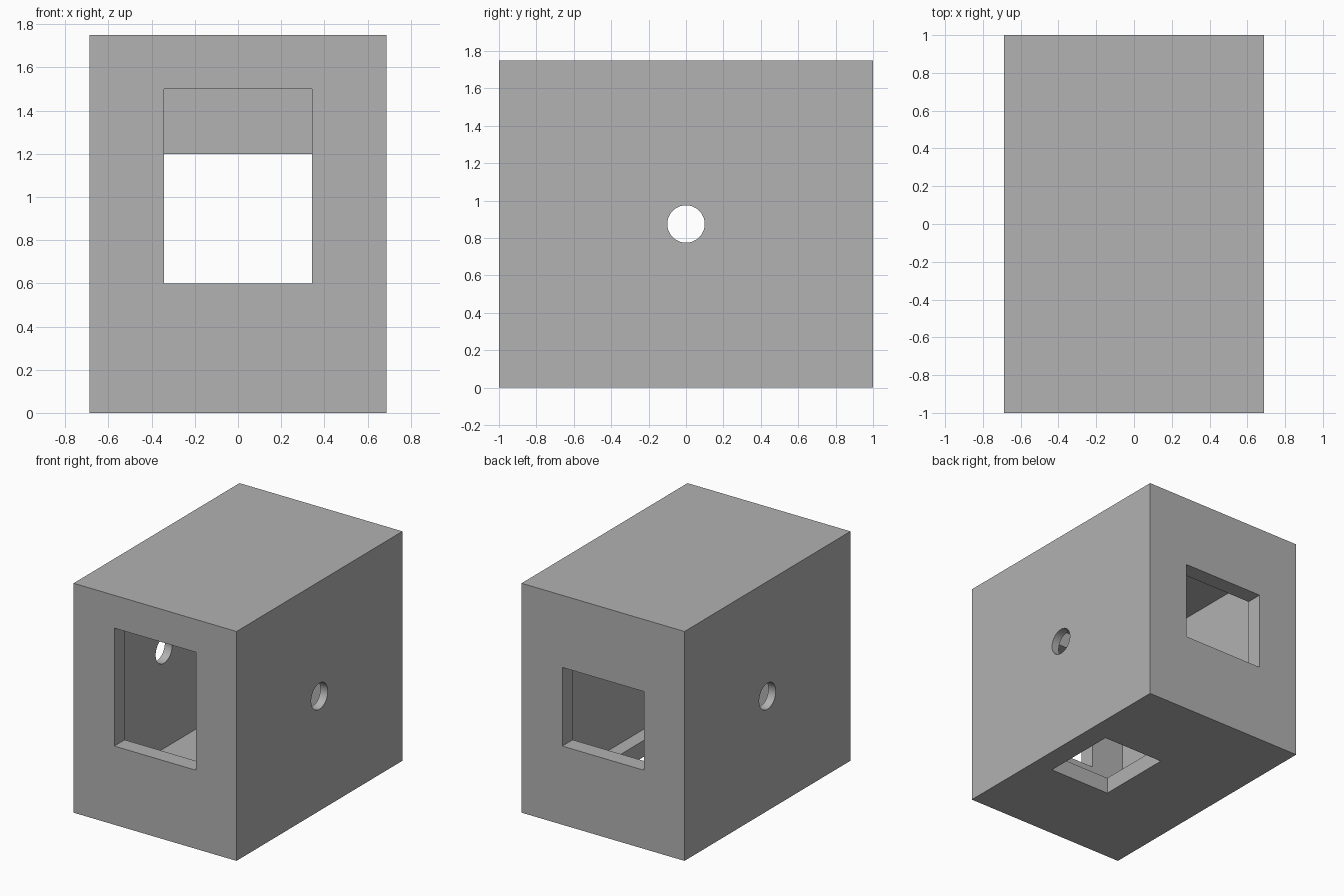
import bpy, math

if "Cube" in bpy.data.objects:
    bpy.data.objects.remove(bpy.data.objects["Cube"], do_unlink=True)

W, D, H = 1.375, 2.0, 1.75      # outer size
SIDE, WALL = 0.0625, 0.125      # side walls are thinner than the others

GREY = (0.445, 0.445, 0.445, 1)
grey = bpy.data.materials.new("plain grey")
grey.use_nodes = True
grey.diffuse_color = GREY
grey.node_tree.nodes["Principled BSDF"].inputs["Base Color"].default_value = GREY


def block(name, x, y, z):
    """Box from (min, max) ranges on each axis."""
    spans = (x, y, z)
    bpy.ops.mesh.primitive_cube_add(size=1, location=[sum(s) / 2 for s in spans])
    ob = bpy.context.object
    ob.name = name
    ob.scale = [s[1] - s[0] for s in spans]
    bpy.ops.object.transform_apply(location=True, rotation=True, scale=True)
    ob.data.materials.append(grey)
    return ob


def cut(target, cutter):
    """Subtract the cutter, then discard it."""
    cutter.hide_render = True
    mod = target.modifiers.new("opening", "BOOLEAN")
    mod.operation = "DIFFERENCE"
    mod.solver = "EXACT"
    mod.object = cutter
    bpy.ops.object.select_all(action="DESELECT")
    bpy.context.view_layer.objects.active = target
    target.select_set(True)
    bpy.ops.object.modifier_apply(modifier=mod.name)
    bpy.data.objects.remove(cutter, do_unlink=True)


# Hollow shell
box = block("hollow_box", (-W / 2, W / 2), (-D / 2, D / 2), (0, H))
inner = W / 2 - SIDE
cut(box, block("cavity", (-inner, inner), (-D / 2 + WALL, D / 2 - WALL), (WALL, H - WALL)))

# Front, back and floor openings
half = W / 4
cut(box, block("front_opening", (-half, half), (-1.2, -0.7), (0.6, 1.5)))
cut(box, block("back_opening", (-half, half), (0.7, 1.2), (0.6, 1.2)))
cut(box, block("floor_opening", (0, 0.52), (-0.3, 0.3), (-0.2, 0.3)))

# Round hole through both sides
bpy.ops.mesh.primitive_cylinder_add(vertices=48, radius=0.1, depth=2,
                                    location=(0, 0, H / 2), rotation=(0, math.pi / 2, 0))
drill = bpy.context.object
drill.name = "side_holes"
drill.data.materials.append(grey)
cut(box, drill)

bpy.ops.object.shade_smooth_by_angle(angle=math.radians(30))
